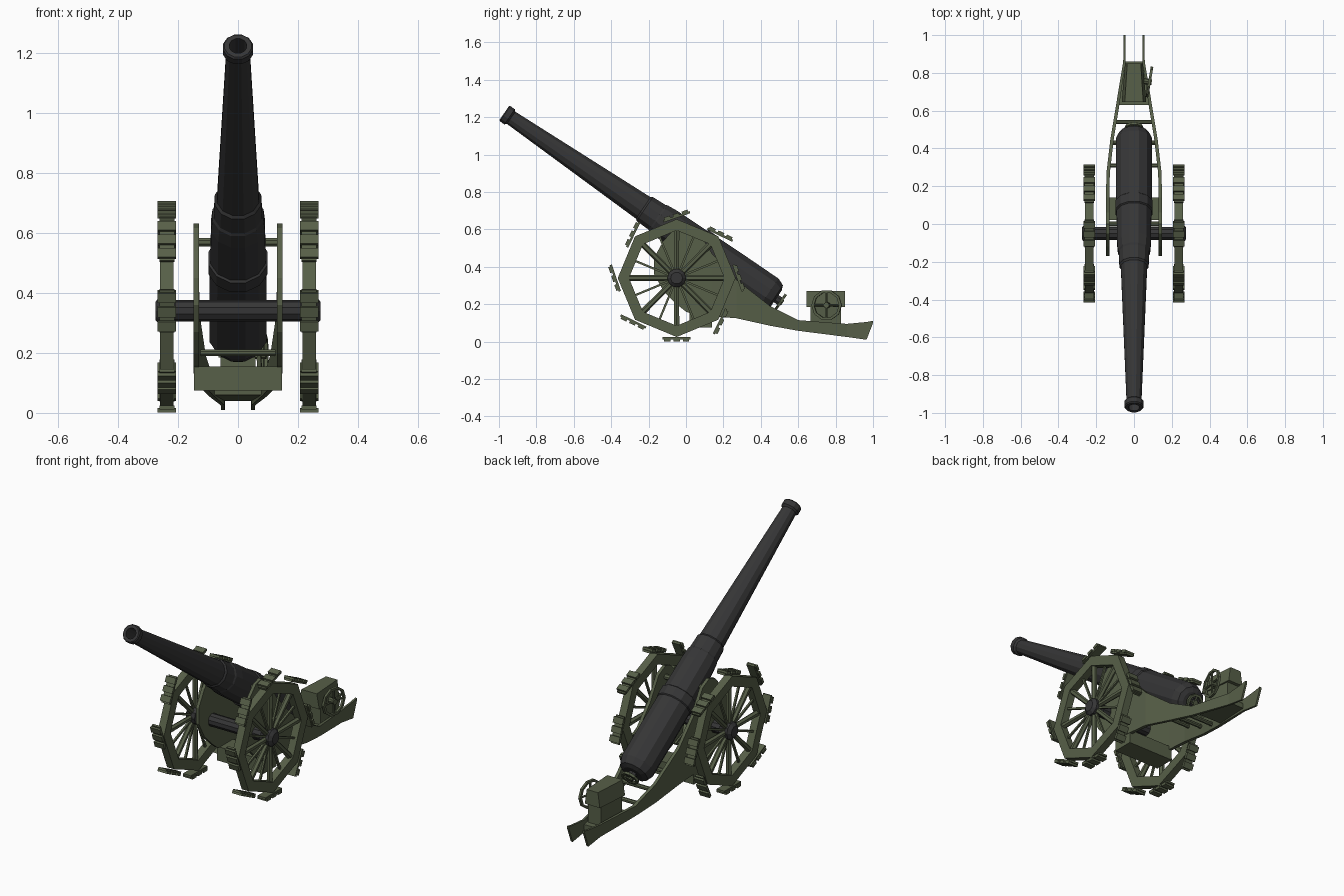
import bpy, bmesh, math
from mathutils import Vector, Matrix

if "Cube" in bpy.data.objects:
    bpy.data.objects.remove(bpy.data.objects["Cube"], do_unlink=True)


def material(name, rgb):
    m = bpy.data.materials.new(name)
    m.use_nodes = True
    m.diffuse_color = (*rgb, 1)
    bsdf = next(n for n in m.node_tree.nodes if n.type == 'BSDF_PRINCIPLED')
    bsdf.inputs["Base Color"].default_value = (*rgb, 1)
    return m


GREEN = material("olive_green", (0.095, 0.115, 0.065))
IRON = material("dark_iron", (0.036, 0.036, 0.037))


def finish(name, bm, mat, matrix=Matrix()):
    bmesh.ops.remove_doubles(bm, verts=bm.verts, dist=1e-5)
    bmesh.ops.recalc_face_normals(bm, faces=bm.faces)
    me = bpy.data.meshes.new(name)
    bm.to_mesh(me)
    bm.free()
    me.materials.append(mat)
    ob = bpy.data.objects.new(name, me)
    ob.matrix_world = matrix
    bpy.context.collection.objects.link(ob)
    return ob


def lathe(name, profile, sides, mat, origin=(0, 0, 0), axis=(1, 0, 0), phase=0.0):
    """Revolve (distance, radius) points around an axis."""
    bm = bmesh.new()
    rings = []
    for s, r in profile:
        angles = [math.tau * (i + phase) / sides for i in range(sides)]
        rings.append([bm.verts.new((s, r * math.cos(a), r * math.sin(a))) for a in angles])
    for a, b in zip(rings, rings[1:]):
        for i in range(sides):
            j = (i + 1) % sides
            bm.faces.new((a[i], a[j], b[j], b[i]))
    bmesh.ops.dissolve_degenerate(bm, dist=1e-5, edges=bm.edges)
    rot = Vector(axis).to_track_quat('X', 'Z').to_matrix().to_4x4()
    return finish(name, bm, mat, Matrix.Translation(origin) @ rot)


def rod(name, a, b, r, mat, sides=6, r2=None):
    d = Vector(b) - Vector(a)
    end = r if r2 is None else r2
    return lathe(name, [(0, 0), (0, r), (d.length, end), (d.length, 0)], sides, mat, a, d, 0.5)


def box(name, size, loc, mat, tilt=0.0, taper=1.0):
    bm = bmesh.new()
    bmesh.ops.create_cube(bm, size=1)
    for v in bm.verts:
        k = taper if v.co.z > 0 else 1
        v.co = Vector((v.co.x * size[0] * k, v.co.y * size[1], v.co.z * size[2]))
    return finish(name, bm, mat, Matrix.Translation(loc) @ Matrix.Rotation(tilt, 4, 'X'))


def hand_wheel(name, centre, axis, radius, mat):
    t = 0.007
    lathe(name + "_rim", [(-t, radius), (t, radius), (t, radius - 0.014), (-t, radius - 0.014), (-t, radius)],
          10, mat, centre, axis)
    lathe(name + "_hub", [(-0.03, 0), (-0.03, 0.016), (0.012, 0.016), (0.012, 0)], 8, mat, centre, axis)
    q = Vector(axis).to_track_quat('X', 'Z')
    for i in range(4):
        a = math.tau * i / 4
        arm = q @ Vector((0, math.cos(a), math.sin(a))) * (radius - 0.007)
        rod(name + "_spoke", centre, Vector(centre) + arm, 0.006, mat)


# Barrel, with bore, muzzle ring and reinforcing bands
MUZZLE = Vector((0, -0.972, 1.222))
AXIS = Vector((0, 0.826, -0.5635)).normalized()
lathe("barrel", [(0.3, 0), (0.3, 0.03), (0, 0.03), (0, 0.046), (0.006, 0.051), (0.035, 0.051),
                 (0.045, 0.041), (0.9, 0.072), (0.91, 0.08), (0.99, 0.083), (1.0, 0.088),
                 (1.06, 0.093), (1.25, 0.095), (1.255, 0.102), (1.31, 0.102), (1.315, 0.097),
                 (1.5, 0.099), (1.71, 0.099), (1.75, 0.082), (1.76, 0.055), (1.76, 0)],
      12, IRON, MUZZLE, AXIS, 0.5)
breech = MUZZLE + AXIS * 1.79
rod("breech_screw", breech - AXIS * 0.05, breech, 0.025, IRON, 8)
hand_wheel("breech_wheel", breech, AXIS, 0.05, GREEN)

# Axle and the two wheels
HUB = Vector((0, -0.05, 0.34))
rod("axle", HUB - Vector((0.26, 0, 0)), HUB + Vector((0.26, 0, 0)), 0.036, IRON, 10)
for side, label in ((1, "left"), (-1, "right")):
    c = HUB + Vector((side * 0.237, 0, 0))
    lathe(label + "_wheel_rim", [(-0.022, 0.315), (0.022, 0.315), (0.022, 0.255), (-0.022, 0.255),
                                 (-0.022, 0.315)], 8, GREEN, c)
    lathe(label + "_wheel_hub", [(-0.03, 0), (-0.03, 0.05), (0.022, 0.05), (0.038, 0.032), (0.038, 0)],
          10, IRON, c, (side, 0, 0))
    for i in range(16):
        a = math.tau * i / 16
        out = Vector((0, math.cos(a), math.sin(a)))
        if i % 2 == 0:
            rod(label + "_spoke", c + out * 0.03, c + out * 0.28, 0.014, GREEN, 6, 0.017)
            # Hinged ground shoe: a plate with three cleats
            grounded = i == 12
            tilt = a - math.pi / 2 + (0 if grounded else 0.33)
            turn = Matrix.Rotation(tilt, 3, 'X')
            seat = c + out * (0.322 if grounded else 0.328)
            box(label + "_shoe", (0.05, 0.15, 0.012), seat, GREEN, tilt)
            for k in (-1, 0, 1):
                off = turn @ Vector((0, k * 0.05, 0.009))
                box(label + "_shoe_cleat", (0.062, 0.034, 0.016), seat + off, GREEN, tilt)
        else:
            rod(label + "_thin_spoke", c + out * 0.03, c + out * 0.26, 0.008, GREEN, 4)

# Carriage side plates: stations of (y, bottom, top, outer x)
STATIONS = [(-0.17, 0.36, 0.45, 0.148), (-0.12, 0.27, 0.54, 0.148), (-0.05, 0.2, 0.615, 0.148),
            (0.0, 0.16, 0.63, 0.148), (0.06, 0.14, 0.6, 0.148), (0.14, 0.135, 0.47, 0.148),
            (0.27, 0.125, 0.33, 0.146), (0.45, 0.085, 0.19, 0.125), (0.6, 0.058, 0.115, 0.1),
            (0.86, 0.025, 0.095, 0.057), (0.965, 0.01, 0.105, 0.056), (1.0, 0.1, 0.112, 0.056)]
for side, label in ((1, "left"), (-1, "right")):
    bm = bmesh.new()
    sections = []
    for y, low, high, x in STATIONS:
        inner = x - (0.018 if y < 0.8 else 0.012)
        sections.append([bm.verts.new((side * px, y, z))
                         for px, z in ((inner, low), (x, low), (x, high), (inner, high))])
    for a, b in zip(sections, sections[1:]):
        for i in range(4):
            j = (i + 1) % 4
            bm.faces.new((a[i], a[j], b[j], b[i]))
    bm.faces.new(sections[0])
    bm.faces.new(sections[-1])
    finish(label + "_trail_plate", bm, GREEN)

# Cross members joining the side plates
rod("trunnion", (-0.14, 0.0, 0.568), (0.14, 0.0, 0.568), 0.015, GREEN, 8)
box("front_transom", (0.294, 0.12, 0.08), (0, 0.08, 0.115), GREEN)
for y, z, w in ((0.31, 0.2, 0.135), (0.43, 0.14, 0.12), (0.54, 0.1, 0.1)):
    rod("cross_rod", (-w, y, z), (w, y, z), 0.012, GREEN, 8)

# Trail floor, tapering to the rear
bm = bmesh.new()
bmesh.ops.create_cube(bm, size=1)
for v in bm.verts:
    rear = v.co.y > 0
    v.co = Vector((v.co.x * (0.1 if rear else 0.17), 0.86 if rear else 0.63,
                   (0.055 if rear else 0.075) + v.co.z * 0.03))
finish("trail_floor", bm, GREEN)

# Ammunition chest with bevelled lid and a hand wheel on its left
bm = bmesh.new()
bmesh.ops.create_cube(bm, size=1)
for v in bm.verts:
    rear = v.co.y > 0
    v.co = Vector((v.co.x * (0.08 if rear else 0.115), 0.83 if rear else 0.665,
                   0.06 if v.co.z < 0 else 0.2))
finish("chest", bm, GREEN)
bm = bmesh.new()
bmesh.ops.create_cube(bm, size=1)
for v in bm.verts:
    rear, top = v.co.y > 0, v.co.z > 0
    v.co = Vector((v.co.x * (0.095 if rear else 0.13) * (0.75 if top else 1),
                   0.85 if rear else 0.645, 0.27 if top else 0.185))
finish("chest_lid", bm, GREEN)
hand_wheel("chest_wheel", (0.082, 0.752, 0.195), (1, -0.17, 0), 0.082, GREEN)
